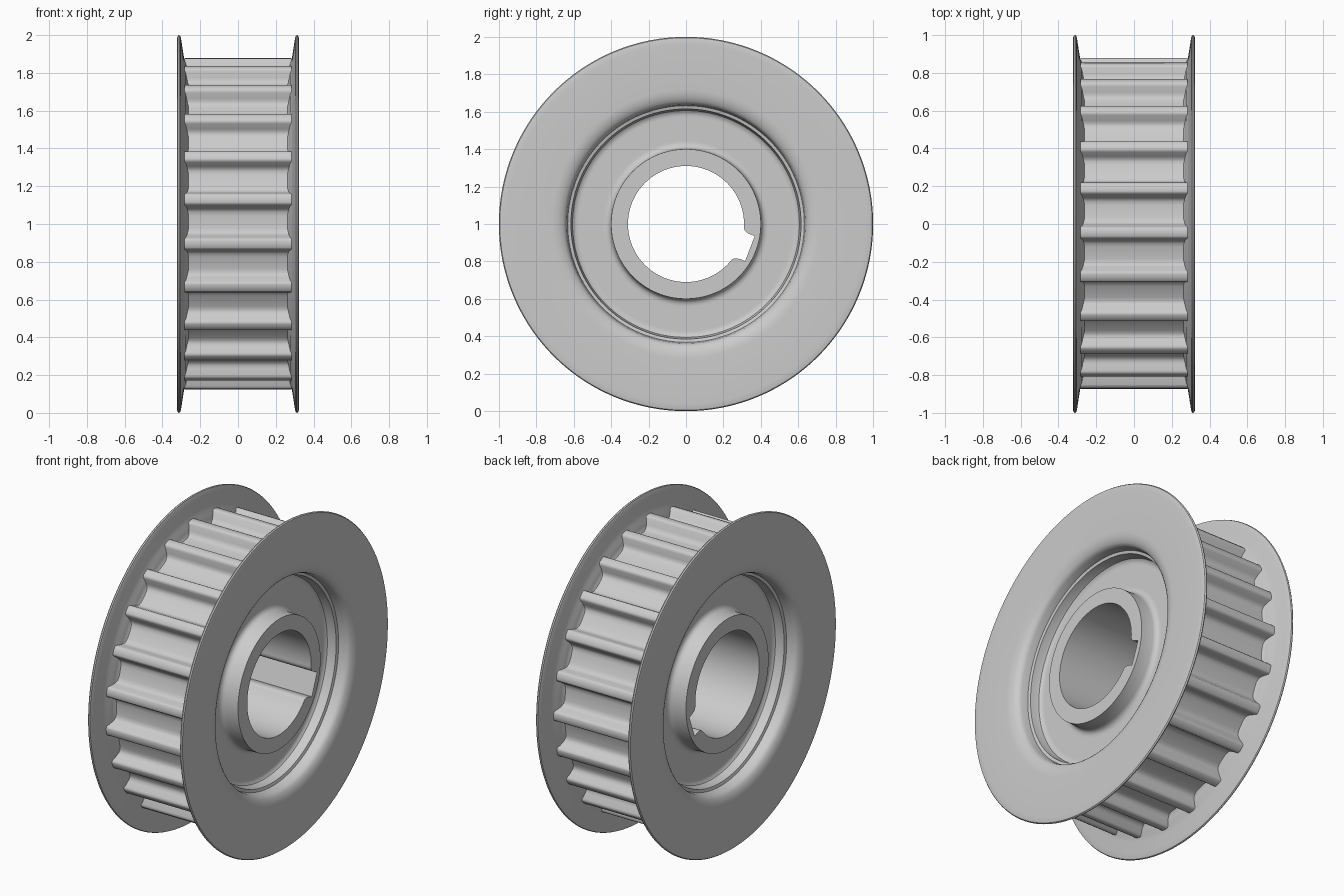
import bpy, bmesh
from math import sin, cos, radians

if "Cube" in bpy.data.objects:
    bpy.data.objects.remove(bpy.data.objects["Cube"])


def loft(name, loops, smooth=32):
    """Skin a list of closed loops, joining the last loop back to the first."""
    bm = bmesh.new()
    rings = [[bm.verts.new(p) for p in loop] for loop in loops]
    count = len(rings[0])
    for k in range(len(rings)):
        a, b = rings[k], rings[(k + 1) % len(rings)]
        for i in range(count):
            j = (i + 1) % count
            bm.faces.new((a[i], a[j], b[j], b[i]))
    bmesh.ops.recalc_face_normals(bm, faces=bm.faces)
    mesh = bpy.data.meshes.new(name)
    bm.to_mesh(mesh)
    bm.free()
    obj = bpy.data.objects.new(name, mesh)
    bpy.context.collection.objects.link(obj)
    bpy.ops.object.select_all(action='DESELECT')
    obj.select_set(True)
    bpy.context.view_layer.objects.active = obj
    bpy.ops.object.shade_smooth_by_angle(angle=radians(smooth))
    return obj


def ring(x, polar):
    """Loop of (degrees, radius) points around the wheel axis."""
    return [(x, r * cos(radians(a)), 1 + r * sin(radians(a))) for a, r in polar]


# Bore outline with a keyway that has rounded entry corners
KEY_ANGLE, BORE = -21, 0.31
corner = [(12, 0.345), (13.3, 0.325), (15, 0.315), (17, BORE)]
floor = [(a, 0.366 / cos(radians(a))) for a in range(-11, 12, 2)]
key = [(-a, r) for a, r in reversed(corner)] + floor + corner
bore = key + [(a, BORE) for a in range(19, 342, 2)]
bore = [(a + KEY_ANGLE, r) for a, r in bore]

# Half profile (x, radius): hub, recessed web, stepped recess wall, flange, drum
half = [
    (0.28, None), (0.28, 0.39), (0.28, 0.40),
    (0.20, 0.402), (0.183, 0.408), (0.173, 0.42), (0.17, 0.435),
    (0.17, 0.445), (0.17, 0.57), (0.17, 0.58), (0.173, 0.595),
    (0.182, 0.606), (0.20, 0.611), (0.235, 0.615),
    (0.24, 0.632), (0.28, 0.638), (0.295, 0.644), (0.305, 0.655),
    (0.313, 0.67), (0.319, 0.687), (0.322, 0.705), (0.323, 0.72),
    (0.324, 0.96), (0.323, 0.982), (0.32, 0.995), (0.313, 1.0),
    (0.306, 0.997), (0.302, 0.985), (0.299, 0.965), (0.289, 0.90),
    (0.285, 0.875), (0.276, 0.855), (0.271, 0.83), (0.266, 0.81),
    (0.255, 0.795), (0.24, 0.77),
]
profile = half + [(-x, r) for x, r in reversed(half)]
loft("hub_web_and_flanges",
     [ring(x, [(a, r or b) for a, b in bore]) for x, r in profile])

# Toothed rim between the flanges
TEETH, FIRST = 23, 14.8
PITCH = 360 / TEETH
side = [(1.2, 0.878), (1.7, 0.874), (2.1, 0.864), (2.8, 0.832),
        (3.3, 0.817), (4.1, 0.808), (5.5, 0.804)]
tooth = ([(-a, r) for a, r in reversed(side)] + [(0, 0.879)] + side
         + [(PITCH / 2, 0.803)])
outline = [(FIRST + t * PITCH + a, r) for t in range(TEETH) for a, r in tooth]
inner = [(a, 0.75) for a, r in outline]
loft("toothed_rim", [ring(-0.283, outline), ring(0.283, outline),
                     ring(0.283, inner), ring(-0.283, inner)])
